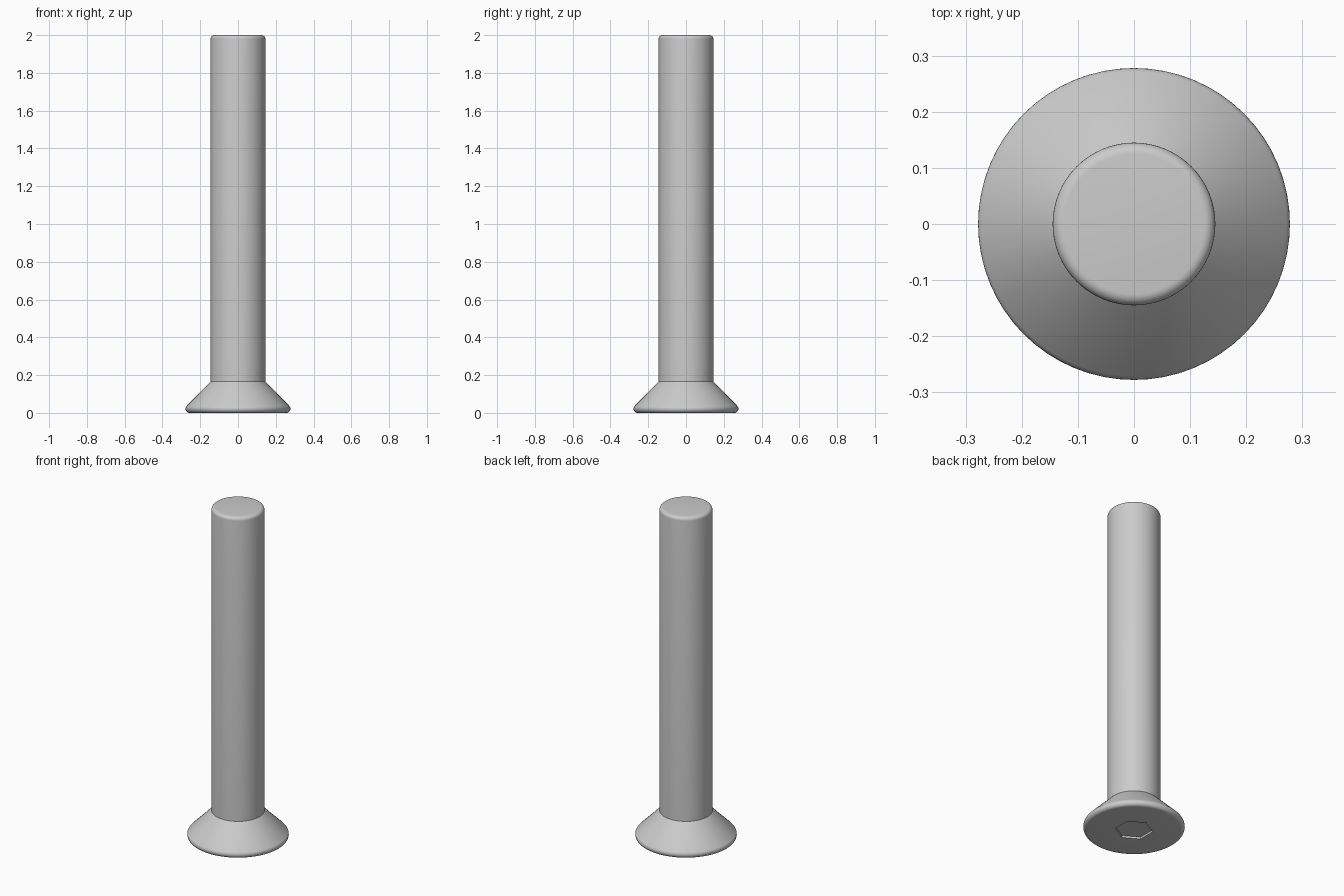
import bpy, bmesh, math

cube = bpy.data.objects.get("Cube")
if cube:
    bpy.data.objects.remove(cube, do_unlink=True)

SIDES = 64
SOCKET_R, SOCKET_DEPTH = 0.103, 0.012

steel = bpy.data.materials.new("steel_grey")
steel.use_nodes = True
colour = (0.6, 0.6, 0.6, 1)
steel.diffuse_color = colour
steel.node_tree.nodes["Principled BSDF"].inputs["Base Color"].default_value = colour


def ring(bm, radius, z, sides, turn=0.0):
    return [bm.verts.new((radius * math.cos(turn + math.tau * i / sides),
                          radius * math.sin(turn + math.tau * i / sides), z))
            for i in range(sides)]


def bridge(bm, a, b):
    n = len(a)
    for i in range(n):
        j = (i + 1) % n
        bm.faces.new((a[i], a[j], b[j], b[i]))


def arc(cx, cz, r, start, end, steps):
    angles = [math.radians(start + (end - start) * i / steps) for i in range(steps + 1)]
    return [(cx + r * math.cos(a), cz + r * math.sin(a)) for a in angles]


# Profile: rounded head rim, countersunk cone, shank, rounded tip
rim = arc(0.256, 0.022, 0.022, -90, 45, 8)
tip = arc(0.125, 1.98, 0.02, 0, 90, 6)
profile = rim + [(0.145, 0.165)] + tip

bm = bmesh.new()
rings = [ring(bm, r, z, SIDES) for r, z in profile]
for a, b in zip(rings, rings[1:]):
    bridge(bm, a, b)
bm.faces.new(rings[-1])

# Hexagonal socket recessed into the flat underside of the head
mouth = ring(bm, SOCKET_R, 0, 6, math.radians(30))
floor = ring(bm, SOCKET_R, SOCKET_DEPTH, 6, math.radians(30))
bridge(bm, mouth, floor)
bm.faces.new(floor)

# Flat underside around the socket
edges = []
for loop in (rings[0], mouth):
    for i, v in enumerate(loop):
        edges.append(bm.edges.get((v, loop[(i + 1) % len(loop)])))
bmesh.ops.triangle_fill(bm, edges=edges, use_beauty=True, normal=(0, 0, -1))
bmesh.ops.recalc_face_normals(bm, faces=bm.faces)

mesh = bpy.data.meshes.new("countersunk_bolt")
bm.to_mesh(mesh)
bm.free()
mesh.materials.append(steel)
bolt = bpy.data.objects.new("countersunk_bolt", mesh)
bpy.context.collection.objects.link(bolt)

# Smooth sides with crisp shoulder and socket edges
bpy.ops.object.select_all(action='DESELECT')
bolt.select_set(True)
bpy.context.view_layer.objects.active = bolt
bpy.ops.object.shade_smooth_by_angle(angle=math.radians(30))
